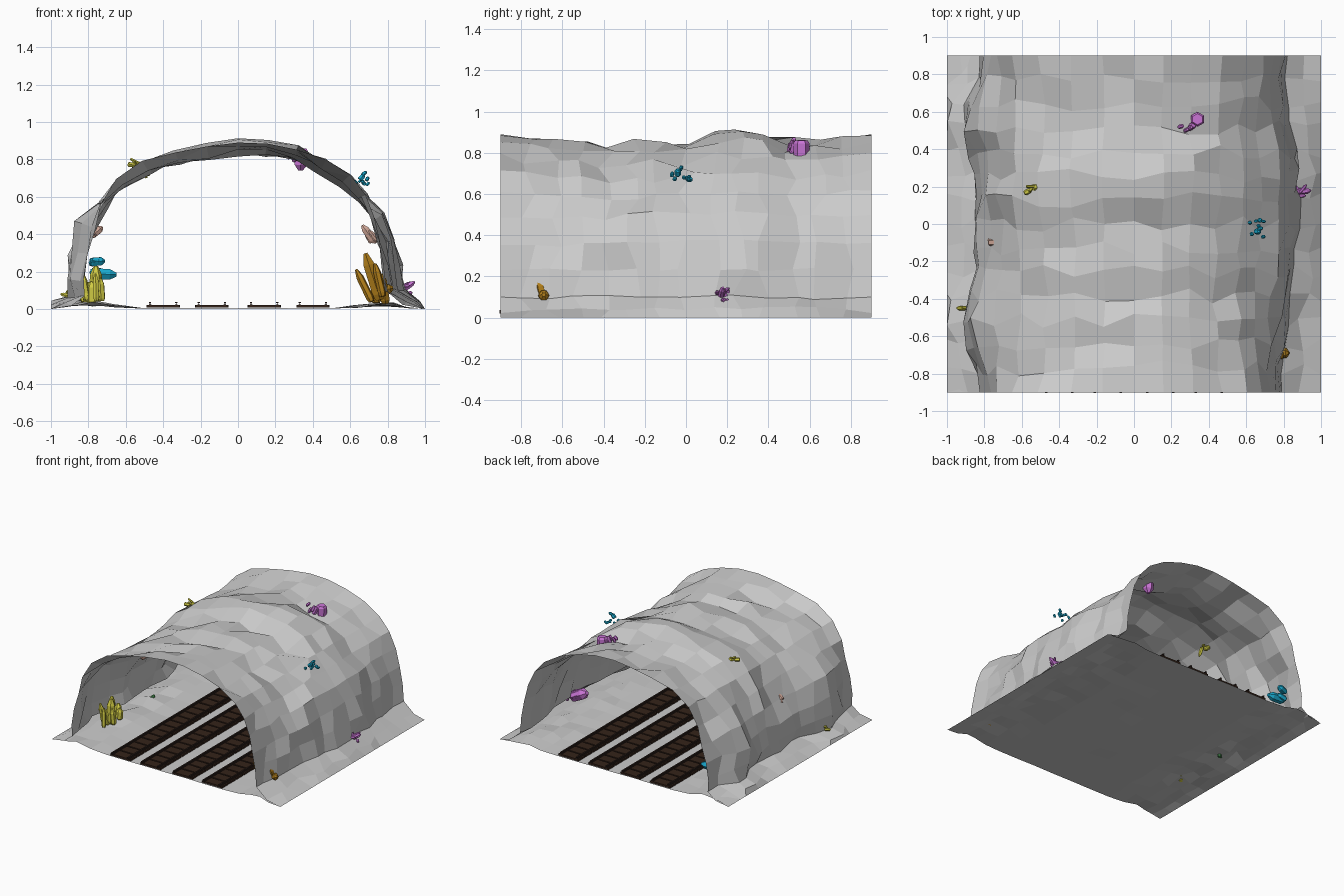
import bpy, bmesh, math, random
from mathutils import Vector

if "Cube" in bpy.data.objects:
    bpy.data.objects.remove(bpy.data.objects["Cube"])

random.seed(11)
mats = {}


def material(name, color):
    if name not in mats:
        m = bpy.data.materials.new(name)
        m.diffuse_color = (*color, 1)
        m.use_nodes = True
        m.node_tree.nodes["Principled BSDF"].inputs["Base Color"].default_value = m.diffuse_color
        mats[name] = m
    return mats[name]


def finish(bm, name, mat=None):
    me = bpy.data.meshes.new(name)
    bm.to_mesh(me)
    bm.free()
    ob = bpy.data.objects.new(name, me)
    bpy.context.collection.objects.link(ob)
    if mat:
        me.materials.append(mat)
    return ob


def lerp(keys, y):
    for (a, va), (b, vb) in zip(keys, keys[1:]):
        if y <= b:
            return va + (vb - va) * (y - a) / (b - a)
    return keys[-1][1]


rock = material("grey_rock", (.52, .52, .52))


def sheet(name, rows):
    bm = bmesh.new()
    vs = [[bm.verts.new(p) for p in r] for r in rows]
    for a, b in zip(vs, vs[1:]):
        for i in range(len(a) - 1):
            bm.faces.new((a[i], a[i + 1], b[i + 1], b[i]))
    bmesh.ops.recalc_face_normals(bm, faces=bm.faces)
    return finish(bm, name, rock)


# Rock arch with flared skirts: one rough profile swept along y, bulging by side
profile = [(-1, 0), (-.92, .035), (-.85, .07), (-.855, .16), (-.835, .29), (-.79, .43),
           (-.73, .56), (-.63, .675), (-.49, .76), (-.32, .80), (-.16, .83), (0, .85),
           (.15, .845), (.3, .815), (.45, .765), (.58, .69), (.67, .60), (.735, .49),
           (.775, .36), (.80, .23), (.81, .1), (.9, .045), (1, 0)]
top = [(-.9, .04), (-.65, 0), (-.35, -.025), (-.22, 0), (-.05, -.015), (.15, .045),
       (.35, .035), (.5, -.005), (.65, .01), (.9, .04)]
left = [(-.9, -.03), (-.7, -.01), (-.6, .07), (-.42, .075), (-.33, -.02), (.2, -.01),
        (.45, .02), (.52, .06), (.62, .06), (.75, -.02), (.9, -.03)]
right = [(-.9, -.02), (-.5, .0), (-.3, .03), (-.05, .06), (.36, .06), (.5, .01), (.9, .01)]
ROWS = 14
rows = []
for j in range(ROWS + 1):
    y = -.9 + 1.8 * j / ROWS
    end = j in (0, ROWS)
    row = []
    for i, (x, z) in enumerate(profile):
        skirt = i in (0, len(profile) - 1)
        d = Vector((x, 0, z - .1 if z > .3 else 0)).normalized()
        low = max(0, min(1, (.72 - z) / .3))
        off = lerp(top, y) * (1 - low) + lerp(left if x < 0 else right, y) * low
        if .5 < z < .78 and not end:
            off -= .015
        jit = 0 if end else random.uniform(-.024, .024)
        p = Vector((x, y, z)) + (Vector() if skirt else d * (off + jit))
        if abs(x) > .88:
            p.x = max(-1, min(1, p.x))
            if end:
                p.z *= .5
        if not end:
            p.y += random.uniform(-.042, .042)
            p.z += 0 if skirt else random.uniform(-.012, .012)
        row.append(p)
    rows.append(row)
sheet("cave_arch", rows)

# Ground: flat in the middle, slightly heaped against the walls inside
xs = [-1, -.93, -.86, -.78, -.66, -.52, -.35, -.17, 0, .17, .35, .52, .64, .74, .82, .9, 1]
heap = [(-1, 0), (-.93, .02), (-.86, .035), (-.78, .035), (-.52, .005), (.52, .005),
        (.74, .025), (.82, .03), (.9, .01), (1, 0)]
rows = []
for j in range(15):
    y = -.9 + 1.8 * j / 14
    row = []
    for x in xs:
        inner = 0 < j < 14 and abs(x) < 1
        s = random.uniform(.4, 1.35) if abs(x) > .6 else random.uniform(.5, 1.2)
        row.append((x + (random.uniform(-.02, .02) if inner else 0),
                    y + (random.uniform(-.025, .025) if inner else 0), lerp(heap, x) * s))
    rows.append(row)
sheet("cave_floor", rows)


def box(bm, c, s, rot=0):
    vs = bmesh.ops.create_cube(bm, size=1)["verts"]
    for v in vs:
        x, y = v.co.x * s[0], v.co.y * s[1]
        v.co = (c[0] + x * math.cos(rot) - y * math.sin(rot),
                c[1] + x * math.sin(rot) + y * math.cos(rot), c[2] + v.co.z * s[2])


# Four tracks: wooden sleepers with two thin rails each
wood = material("dark_wood", (.035, .017, .01))
iron = material("rusty_rail", (.03, .017, .013))
for k, cx in enumerate((-.4, -.14, .14, .4), 1):
    bm = bmesh.new()
    for i in range(20):
        box(bm, (cx, -.855 + .09 * i, .014), (.175, .078, .014), random.uniform(-.03, .03))
    finish(bm, f"sleepers_{k}", wood)
    bm = bmesh.new()
    for dx in (-.07, .07):
        box(bm, (cx + dx, -.004, .023), (.014, 1.80, .004))
        box(bm, (cx + dx, -.004, .028), (.005, 1.80, .010))
        box(bm, (cx + dx, -.004, .034), (.011, 1.80, .006))
    finish(bm, f"rails_{k}", iron)


def crystal(bm, base, d, length, r):
    # Hexagonal prism with a bevelled blunt point
    d = Vector(d).normalized()
    q = d.to_track_quat('Z', 'Y')
    rings = []
    for h, s in ((0, .75), (.12, 1), (.75, .95), (1, .35)):
        rings.append([bm.verts.new(Vector(base) + q @ Vector(
            (r * s * math.cos(a * math.pi / 3), r * s * math.sin(a * math.pi / 3), h * length)))
            for a in range(6)])
    for a, b in zip(rings, rings[1:]):
        for i in range(6):
            bm.faces.new((a[i], a[(i + 1) % 6], b[(i + 1) % 6], b[i]))
    bm.faces.new(rings[0][::-1])
    bm.faces.new(rings[-1])


def cluster(name, mat, loc, d, length, r, n, spread, tilt=.3):
    # One main crystal surrounded by smaller ones
    bm = bmesh.new()
    loc, d = Vector(loc), Vector(d).normalized()
    crystal(bm, loc, d, length, r)
    for i in range(n):
        o = Vector([random.uniform(-1, 1) * s for s in spread])
        t = Vector([random.uniform(-tilt, tilt) for _ in range(3)])
        k = random.uniform(.4, .8)
        crystal(bm, loc + o, d + t, length * k, r * random.uniform(.45, .8))
    finish(bm, name, mat)


yellow = material("yellow_crystal", (.66, .62, .06))
blue = material("blue_crystal", (.01, .40, .62))
violet = material("violet_crystal", (.60, .18, .68))
amber = material("amber_crystal", (.42, .20, .01))
green = material("green_crystal", (.08, .35, .1))
pink = material("pink_crystal", (.68, .42, .34))

cluster("yellow_cluster_wall", yellow, (-.76, -.5, .04), (0, 0, 1), .19, .034, 9, (.08, .1, .01))
cluster("yellow_cluster_outside", yellow, (-.9, -.45, .07), (-1, 0, .2), .05, .012, 2, (.01, .02, .02))
cluster("yellow_cluster_roof", yellow, (-.54, .19, .78), (.5, .3, -.5), .10, .018, 6, (.06, .04, .03), .6)
cluster("blue_cluster_wall", blue, (-.79, .73, .19), (1, 0, -.05), .14, .034, 2, (.01, .04, .03))
cluster("blue_cluster_wall_upper", blue, (-.79, .75, .25), (1, .3, .1), .08, .026, 2, (.01, .05, .02))
cluster("blue_cluster_roof", blue, (.65, -.04, .69), (.6, 0, .7), .04, .016, 8, (.045, .06, .03))
cluster("violet_cluster_wall", violet, (.88, .16, .09), (-1, .15, .5), .16, .045, 2, (.02, .05, .02))
cluster("violet_cluster_outside", violet, (.88, .17, .1), (.7, .1, .5), .08, .016, 6, (.03, .05, .03), .5)
cluster("violet_cluster_roof", violet, (.34, .56, .86), (-.05, 0, -1), .12, .040, 0, (0, 0, 0))
cluster("violet_cluster_roof_small", violet, (.32, .53, .85), (-.3, -.2, -.8), .07, .018, 5, (.06, .03, .02))
cluster("amber_cluster_wall", amber, (.76, -.69, .05), (-.32, 0, 1), .26, .036, 5, (.05, .05, .02))
cluster("amber_crystal_outside", amber, (.77, -.69, .10), (1, 0, .2), .06, .028, 0, (0, 0, 0))
cluster("green_cluster", green, (-.78, .04, .02), (.3, 0, .5), .04, .013, 4, (.03, .05, .005))
cluster("pink_cluster_left", pink, (-.77, -.1, .40), (.9, 0, .8), .06, .022, 2, (.01, .03, .02))
cluster("pink_cluster_right", pink, (.73, -.1, .36), (-.6, 0, .8), .11, .024, 3, (.015, .03, .02))
